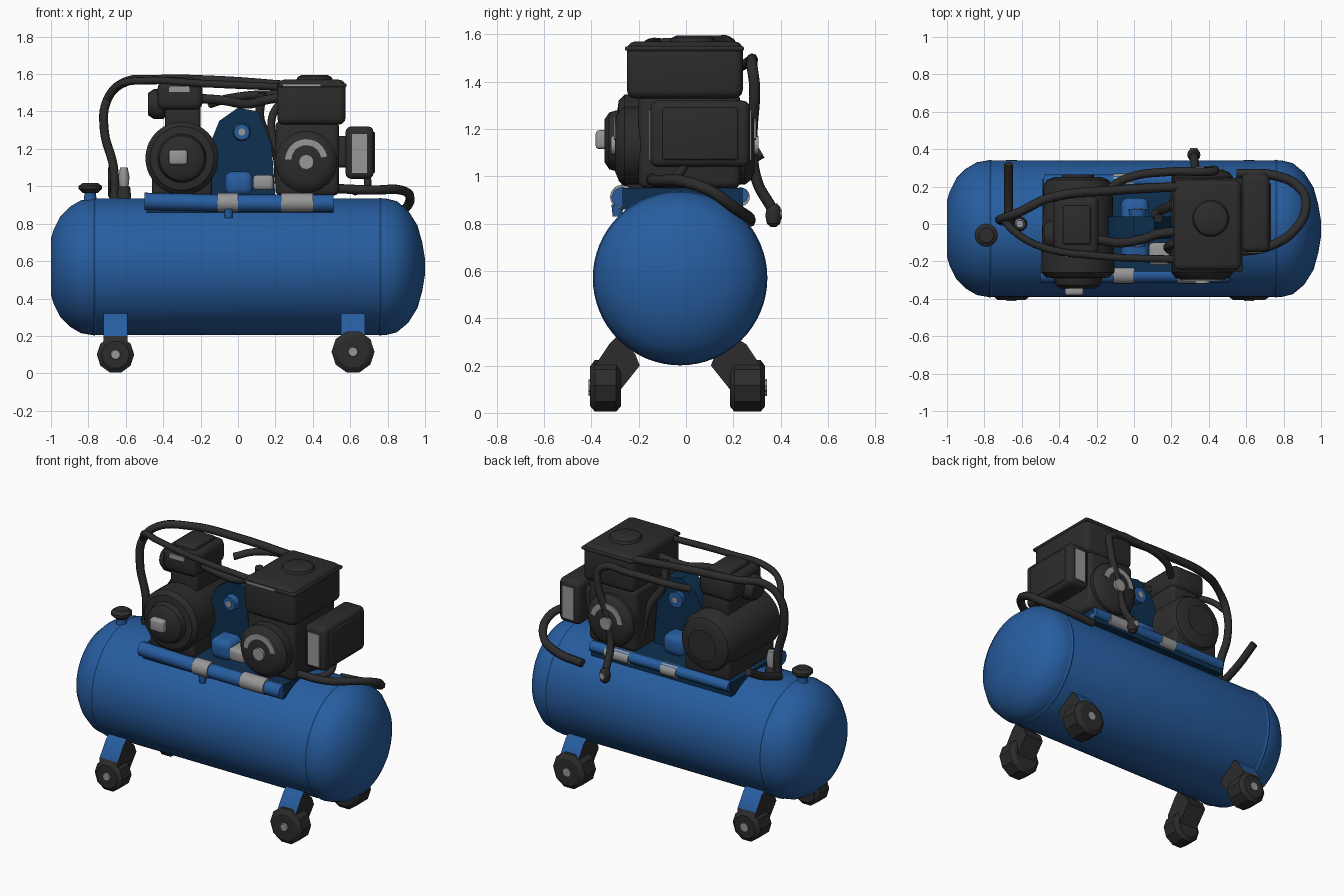
import bpy, bmesh, math
from mathutils import Vector, Matrix

if "Cube" in bpy.data.objects:
    bpy.data.objects.remove(bpy.data.objects["Cube"], do_unlink=True)


def material(name, r, g, b):
    m = bpy.data.materials.new(name)
    m.use_nodes = True
    m.diffuse_color = (r, g, b, 1)
    m.node_tree.nodes["Principled BSDF"].inputs["Base Color"].default_value = (r, g, b, 1)
    return m


BLUE = material("blue paint", 0.02, 0.11, 0.35)
NAVY = material("dark blue paint", 0.004, 0.03, 0.08)
DARK = material("charcoal", 0.025, 0.025, 0.025)
GREY = material("light grey metal", 0.31, 0.31, 0.31)
AXES = {"X": Matrix.Rotation(math.pi / 2, 4, "Y"),
        "Y": Matrix.Rotation(math.pi / 2, 4, "X"), "Z": Matrix()}


def finish(bm, name, mats, angle=35):
    bmesh.ops.recalc_face_normals(bm, faces=bm.faces)
    me = bpy.data.meshes.new(name)
    bm.to_mesh(me)
    bm.free()
    ob = bpy.data.objects.new(name, me)
    bpy.context.collection.objects.link(ob)
    for m in mats:
        me.materials.append(m)
    bpy.ops.object.select_all(action="DESELECT")
    ob.select_set(True)
    bpy.context.view_layer.objects.active = ob
    bpy.ops.object.shade_smooth_by_angle(angle=math.radians(angle))
    return ob


def box(name, lo, hi, mat, bevel=0.0):
    lo, hi = Vector(lo), Vector(hi)
    bm = bmesh.new()
    bmesh.ops.create_cube(bm, size=1, matrix=Matrix.Translation((lo + hi) / 2)
                          @ Matrix.Diagonal((*(hi - lo), 1)))
    if bevel:
        bmesh.ops.bevel(bm, geom=bm.edges[:], offset=bevel, segments=3,
                        profile=0.5, affect="EDGES")
    return finish(bm, name, [mat])


def lathe(name, centre, profile, mat, axis="Z", sides=32):
    """Spin (height, radius) pairs about an axis through centre."""
    bm = bmesh.new()
    rings = [[bm.verts.new((r * math.cos(t), r * math.sin(t), h))
              for t in (math.tau * i / sides for i in range(sides))] for h, r in profile]
    for a, b in zip(rings, rings[1:]):
        for i in range(sides):
            j = (i + 1) % sides
            bm.faces.new((a[i], a[j], b[j], b[i]))
    bm.faces.new(rings[0])
    bm.faces.new(rings[-1])
    bm.transform(Matrix.Translation(centre) @ AXES[axis])
    return finish(bm, name, [mat])


def prism(name, points, axis, start, end, mats):
    """Extrude a 2D outline along x (yz outline) or y (xz outline)."""
    bm = bmesh.new()
    place = (lambda p: (start, *p)) if axis == "X" else (lambda p: (p[0], start, p[1]))
    f = bm.faces.new([bm.verts.new(place(p)) for p in points])
    ext = bmesh.ops.extrude_face_region(bm, geom=[f])["geom"]
    d = (end - start, 0, 0) if axis == "X" else (0, end - start, 0)
    bmesh.ops.translate(bm, vec=d, verts=[v for v in ext if isinstance(v, bmesh.types.BMVert)])
    return finish(bm, name, mats)


def pipe(name, points, radius, mat=DARK):
    cu = bpy.data.curves.new(name, "CURVE")
    cu.dimensions = "3D"
    cu.bevel_depth, cu.bevel_resolution, cu.resolution_u = radius, 2, 6
    cu.use_fill_caps = True
    sp = cu.splines.new("BEZIER")
    sp.bezier_points.add(len(points) - 1)
    for bp, p in zip(sp.bezier_points, points):
        bp.co = p
        bp.handle_left_type = bp.handle_right_type = "AUTO"
    ob = bpy.data.objects.new(name, cu)
    bpy.context.collection.objects.link(ob)
    cu.materials.append(mat)
    return ob


# Air tank with domed ends and weld bands
YC, ZC = -0.025, 0.57
lathe("air_tank", (0, YC, ZC), [(-1, 0.15), (-0.985, 0.2), (-0.95, 0.27), (-0.9, 0.32),
      (-0.84, 0.355), (-0.78, 0.365), (0.79, 0.365), (0.85, 0.35), (0.91, 0.3),
      (0.96, 0.22), (0.985, 0.13), (1, 0.04)], BLUE, "X", 64)
for side, x in (("right", -0.77), ("left", 0.76)):
    lathe(side + "_weld_band", (x, YC, ZC), [(-0.012, 0.364), (0, 0.369), (0.012, 0.364)],
          BLUE, "X", 64)

# Feet: cranked legs with blue outer plates, chunky wheels and hubs
for xn, x, r in (("right", -0.655, 0.1), ("left", 0.615, 0.115)):
    for yn, s, y0, w in (("front", -1, 0.34, 0.13), ("back", 1, 0.26, 0.15)):
        out, inn = y0 + w / 2, y0 - w / 2
        outline = [(out - 0.01, 0.1), (inn, 0.1), (inn - 0.08, 0.2), (inn - 0.06, 0.25),
                   (inn + 0.02, 0.32), (out - 0.08, 0.29), (out - 0.02, 0.2)]
        leg = prism(f"{yn}_{xn}_leg", [(s * a, b) for a, b in outline], "X",
                    x - 0.065, x + 0.065, [DARK, BLUE])
        for p in leg.data.polygons:
            if s * p.normal.y > 0.3 and p.center.z > 0.17:
                p.material_index = 1
        lathe(f"{yn}_{xn}_wheel", (x, s * y0, r), [(-w / 2, r * 0.75), (-w / 2 + 0.02, r),
              (w / 2 - 0.02, r), (w / 2, r * 0.75)], DARK, "Y", 10)
        lathe(f"{yn}_{xn}_hub", (x, s * (out + 0.002), r), [(-0.006, 0.03), (0.006, 0.025)],
              GREY, "Y", 8)

# Mounting tray on the tank
box("tray_base", (-0.49, -0.27, 0.86), (0.51, 0.24, 0.95), NAVY)
pipe("tray_front_lip", [(-0.5, -0.27, 0.92), (0, -0.27, 0.91), (0.51, -0.27, 0.91)], 0.046, BLUE)
pipe("tray_back_lip", [(-0.48, 0.23, 0.92), (0.51, 0.23, 0.92)], 0.035, BLUE)
for name, x0, x1 in (("middle", -0.11, 0), ("left", 0.23, 0.4)):
    for yn, y, ra in (("front", -0.27, 0.051), ("back", 0.23, 0.04)):
        lathe(f"{yn}_{name}_tray_patch", ((x0 + x1) / 2, y, 0.913),
              [((x0 - x1) / 2, ra), ((x1 - x0) / 2, ra)], GREY, "X", 16)
lathe("tray_bolt", (-0.05, -0.29, 0.85), [(-0.02, 0.02), (0.03, 0.025)], BLUE)
box("blue_bracket", (-0.07, -0.2, 0.95), (0.08, 0.14, 1.08), BLUE, 0.04)
box("grey_clamp", (0.08, -0.22, 0.98), (0.19, -0.1, 1.06), GREY, 0.02)

# Electric drive on the right: drum along y, mounting feet, nose and back cover
lathe("drive_drum", (-0.3, 0, 1.15), [(-0.25, 0.13), (-0.235, 0.165), (-0.2, 0.185),
      (0.18, 0.195), (0.26, 0.195), (0.285, 0.17), (0.29, 0.13), (0.325, 0.12),
      (0.345, 0.09)], DARK, "Y", 40)
lathe("drive_back_ring", (-0.3, 0.25, 1.15), [(-0.015, 0.1), (-0.015, 0.085), (0.02, 0.085),
      (0.02, 0.1)], DARK, "Y")
box("drive_nose", (-0.37, -0.382, 1.115), (-0.27, -0.33, 1.195), GREY, 0.015)
box("drive_foot", (-0.46, -0.25, 0.94), (-0.14, 0.22, 1.08), DARK, 0.02)

# Pump head above the drum
box("pump_neck", (-0.39, -0.14, 1.3), (-0.2, 0.13, 1.44), DARK, 0.02)
box("pump_head", (-0.43, -0.17, 1.41), (-0.19, 0.15, 1.56), DARK, 0.035)
box("pump_cap", (-0.38, -0.11, 1.54), (-0.23, 0.1, 1.585), DARK, 0.015)
box("pump_grey_badge", (-0.37, -0.178, 1.505), (-0.26, -0.168, 1.535), GREY)
lathe("pump_intake", (-0.43, -0.06, 1.44), [(-0.05, 0.06), (-0.02, 0.08), (0.03, 0.08),
      (0.05, 0.06)], DARK, "X", 16)
pipe("pump_outlet", [(-0.21, -0.08, 1.47), (-0.08, -0.1, 1.46), (0.05, -0.08, 1.44),
     (0.14, -0.05, 1.46), (0.25, -0.04, 1.48)], 0.025)

# Blue guard panel between the two machines, with a centre bolt on each face
prism("centre_guard", [(-0.16, 0.94), (0.2, 0.94), (0.18, 1.22), (0.11, 1.4), (0.0, 1.42),
      (-0.1, 1.35), (-0.16, 1.2)], "Y", -0.08, 0.04, [NAVY])
for yn, y in (("front", -0.095), ("back", 0.055)):
    lathe(yn + "_guard_boss", (0.02, y, 1.29), [(-0.025, 0.05), (0.025, 0.042)], BLUE, "Y", 12)
    lathe(yn + "_guard_bolt", (0.02, y, 1.29), [(-0.03, 0.02), (0.03, 0.02)], GREY, "Y", 8)

# Engine block on the left, with round starter covers
box("engine_block", (0.2, -0.2, 0.95), (0.54, 0.23, 1.35), DARK, 0.03)
for yn, y, s in (("front", -0.22, 1), ("back", 0.21, -1)):
    prof = [(-0.05, 0.165), (0.04, 0.165), (0.065, 0.145), (0.08, 0.11)]
    lathe(yn + "_starter_cover", (0.365, y, 1.13), [(s * h, r) for h, r in prof], DARK, "Y", 32)
    lathe(yn + "_starter_hub", (0.365, y - s * 0.085, 1.13), [(-0.012, 0.04), (0.012, 0.04)],
          GREY, "Y", 16)
    # Crescent plate on the upper part of the starter cover
    arc = [(0.365 + r * math.cos(t), 1.14 + r * math.sin(t))
           for r, steps in ((0.115, range(13)), (0.08, range(12, -1, -1)))
           for t in (math.radians(10 + 14 * i) for i in steps)]
    prism(yn + "_starter_crescent", arc, "Y", y - s * 0.077, y - s * 0.085, [GREY])

# Fuel tank and cap
box("fuel_tank", (0.21, -0.25, 1.33), (0.575, 0.24, 1.57), DARK, 0.035)
box("fuel_tank_seam", (0.215, -0.255, 1.53), (0.58, 0.245, 1.55), DARK, 0.008)
lathe("fuel_cap", (0.41, 0.03, 1.565), [(0, 0.1), (0.02, 0.09), (0.03, 0.07)], DARK)
box("fuel_tank_label", (0.24, -0.257, 1.533), (0.44, -0.253, 1.548), GREY)

# Exhaust box at the far left
box("exhaust_box", (0.575, -0.15, 1.04), (0.725, 0.27, 1.32), DARK, 0.03)
box("exhaust_panel", (0.715, -0.1, 1.07), (0.733, 0.22, 1.29), DARK, 0.008)
box("exhaust_link", (0.5, -0.08, 1.1), (0.6, 0.2, 1.27), DARK, 0.02)
for yn, y in (("front", -0.152), ("back", 0.272)):
    box(yn + "_exhaust_grille", (0.61, y - 0.004, 1.07), (0.69, y + 0.004, 1.28), GREY)

# Hoses and pipes
pipe("riser_hose", [(-0.66, 0.0, 0.91), (-0.665, 0.01, 1.1), (-0.715, 0.02, 1.3),
     (-0.7, 0.03, 1.46), (-0.62, 0.06, 1.55), (-0.45, 0.14, 1.57), (-0.1, 0.18, 1.565),
     (0.25, 0.2, 1.54)], 0.025)
pipe("front_rail", [(-0.7, 0.03, 1.46), (-0.64, -0.04, 1.54), (-0.5, -0.12, 1.565),
     (-0.2, -0.17, 1.55), (0.25, -0.19, 1.53)], 0.02)
pipe("back_hose", [(-0.15, 0.17, 1.44), (-0.05, 0.24, 1.47), (0.2, 0.28, 1.49),
     (0.42, 0.28, 1.46), (0.43, 0.29, 1.38), (0.36, 0.28, 1.15), (0.33, 0.3, 0.98),
     (0.32, 0.36, 0.87)], 0.023)
pipe("centre_hose", [(0.13, 0.03, 1.5), (0.12, 0.06, 1.35), (0.2, 0.1, 1.2),
     (0.22, 0.15, 1.02)], 0.025)
pipe("front_centre_hose", [(0.24, -0.1, 1.47), (0.18, -0.12, 1.36), (0.2, -0.14, 1.22),
     (0.25, -0.14, 1.1)], 0.022)
pipe("loop_hose", [(0.48, -0.15, 0.99), (0.72, -0.12, 0.98), (0.87, -0.02, 0.98),
     (0.92, 0.1, 0.94), (0.88, 0.2, 0.87), (0.75, 0.26, 0.83), (0.55, 0.27, 0.81)], 0.025)
pipe("exhaust_drain", [(0.69, 0.0, 1.06), (0.69, -0.04, 1.0), (0.62, -0.12, 0.97)], 0.02)
pipe("valve_stick", [(-0.67, 0.0, 0.95), (-0.67, 0.18, 1.02), (-0.67, 0.32, 1.1)], 0.024)
lathe("hose_end_bulb", (0.32, 0.37, 0.835), [(-0.05, 0.01), (-0.035, 0.028), (0, 0.035),
      (0.035, 0.028), (0.05, 0.015)], DARK, "Z", 16)
lathe("hose_end_tip", (0.32, 0.395, 0.84), [(-0.01, 0.02), (0.012, 0.015)], GREY, "Y", 12)

# Tank fittings: valve and gauge knob
lathe("valve_body", (-0.61, 0.0, 0.94), [(-0.03, 0.04), (0.05, 0.035), (0.07, 0.02)], DARK, "Z", 12)
lathe("valve_top", (-0.61, 0.0, 1.05), [(-0.05, 0.025), (0, 0.03), (0.05, 0.02)], GREY, "Z", 12)
lathe("knob_stem", (-0.79, -0.06, 0.94), [(-0.04, 0.035), (0.04, 0.03)], BLUE, "Z", 16)
lathe("knob", (-0.79, -0.06, 0.99), [(-0.025, 0.04), (-0.005, 0.062), (0.012, 0.062),
      (0.028, 0.04)], DARK, "Z", 24)
